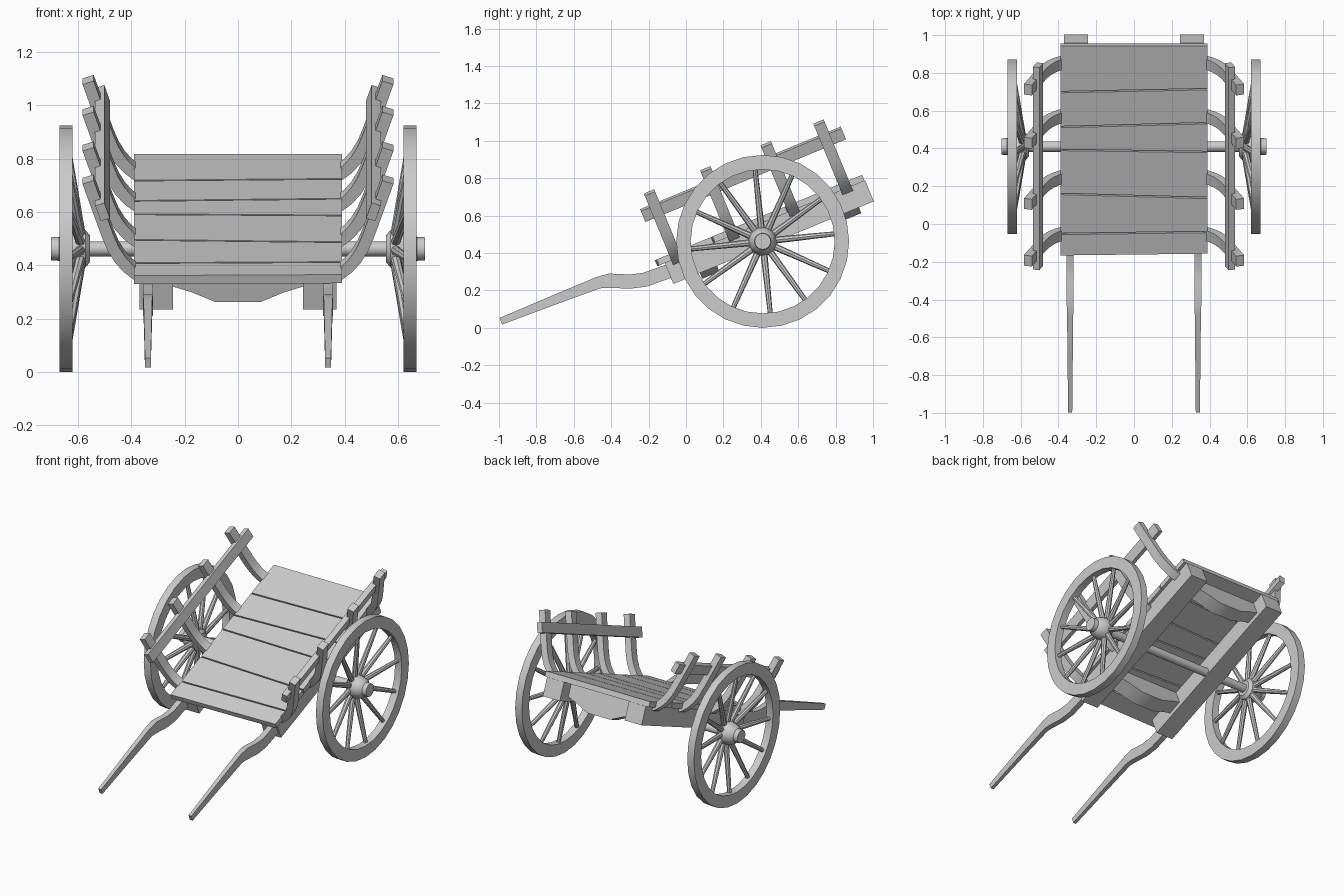
import bpy, bmesh, math
from mathutils import Matrix, Vector

cube = bpy.data.objects.get("Cube")
if cube:
    bpy.data.objects.remove(cube, do_unlink=True)

wood = bpy.data.materials.new("plain_grey")
wood.use_nodes = True
GREY = (0.6, 0.6, 0.6, 1)
wood.diffuse_color = GREY
wood.node_tree.nodes["Principled BSDF"].inputs["Base Color"].default_value = GREY

# Tilted frame of the bed: x across, y along the bed, z up from the plank tops
BED = Matrix.Translation((0, -0.17, 0.36)) @ Matrix.Rotation(math.radians(22.4), 4, 'X')
LENGTH = 1.206
AXLE_Y, AXLE_Z = 0.41, 0.462
parts = []


def finish(name, bm, matrix=Matrix()):
    bmesh.ops.recalc_face_normals(bm, faces=bm.faces)
    mesh = bpy.data.meshes.new(name)
    bm.to_mesh(mesh)
    bm.free()
    mesh.materials.append(wood)
    obj = bpy.data.objects.new(name, mesh)
    obj.matrix_world = matrix
    bpy.context.collection.objects.link(obj)
    parts.append(obj)
    return obj


def loft(name, sections, matrix=Matrix(), closed=False):
    """Skin a row of matching cross-sections; cap the ends unless closed."""
    bm = bmesh.new()
    rings = [[bm.verts.new(p) for p in s] for s in sections]
    n = len(rings[0])
    pairs = list(zip(rings, rings[1:]))
    if closed:
        pairs.append((rings[-1], rings[0]))
    else:
        bm.faces.new(rings[0])
        bm.faces.new(rings[-1])
    for a, b in pairs:
        for i in range(n):
            j = (i + 1) % n
            bm.faces.new((a[i], a[j], b[j], b[i]))
    return finish(name, bm, matrix)


def box(name, x, y, z, matrix=Matrix()):
    ring = lambda yy: [(x[0], yy, z[0]), (x[1], yy, z[0]), (x[1], yy, z[1]), (x[0], yy, z[1])]
    return loft(name, [ring(y[0]), ring(y[1])], matrix)


def lathe(name, profile, steps, matrix=Matrix(), closed=False):
    """Turn (x, radius) points about the x axis."""
    rings = [[(x, r * math.sin(math.tau * i / steps), r * math.cos(math.tau * i / steps))
              for i in range(steps)] for x, r in profile]
    return loft(name, rings, matrix, closed)


def normals(path):
    """Unit normals of a 2D path."""
    out = []
    for i in range(len(path)):
        d = (path[min(i + 1, len(path) - 1)] - path[max(i - 1, 0)]).normalized()
        out.append(Vector((-d.y, d.x)))
    return out


# Bed planks with slightly skewed joints: left and right edge of each joint
joints = [(0, 0.01), (0.127, 0.138), (0.356, 0.333), (0.608, 0.596),
          (0.739, 0.761), (0.939, 0.956), (LENGTH, LENGTH)]
for k, ((r0, l0), (r1, l1)) in enumerate(zip(joints, joints[1:])):
    gap = 0.004
    outline = [(-0.39, r0 + gap), (0.39, l0 + gap), (0.39, l1 - gap), (-0.39, r1 - gap)]
    loft(f"bed_plank_{k + 1}", [[(x, y, z) for x, y in outline] for z in (-0.035, 0)], BED)

# Bowed cross members under the planks
bow = [(0.26, -0.035), (0.26, -0.12), (0.17, -0.15), (0.085, -0.188)]
bow += [(-x, z) for x, z in reversed(bow)]
for name, y0, y1 in (("front_cross_member", 0.2, 0.3), ("rear_cross_member", 1.03, 1.12)):
    loft(name, [[(x, y, z) for x, z in bow] for y in (y0, y1)], BED)

# Axle
HUB = Matrix.Translation((0, AXLE_Y, AXLE_Z))
lathe("axle", [(-0.6, 0.028), (0.6, 0.028)], 16, HUB)

shaft_path = [Vector(p) for p in ((-0.99, 0.035), (-0.72, 0.143), (-0.47, 0.241), (-0.41, 0.252),
                                  (-0.3, 0.247), (-0.22, 0.257), (-0.1, 0.3), (0.1, 0.385))]
rib_path = [Vector(p) for p in ((0.33, -0.052), (0.375, -0.035), (0.412, -0.005), (0.442, 0.03),
                                (0.468, 0.075), (0.488, 0.125), (0.522, 0.225), (0.562, 0.345))]

for side, label in ((1, "left"), (-1, "right")):
    # Side beam
    box(f"{label}_side_beam", sorted((side * 0.243, side * 0.37)), (0.047, LENGTH), (-0.155, -0.035), BED)

    # Pulling shaft, thinner toward the tip
    rings = []
    for i, (p, n) in enumerate(zip(shaft_path, normals(shaft_path))):
        t = min(i / 3, 1)
        h, w = 0.019 + 0.019 * t, 0.011 + 0.008 * t
        cx = side * 0.338
        a, b = p + n * h, p - n * h
        rings.append([(cx - w, *a), (cx + w, *a), (cx + w, *b), (cx - w, *b)])
    loft(f"{label}_shaft", rings)

    # Curved side ribs
    for k, u in enumerate((0.115, 0.44, 0.79, 1.095)):
        rings = []
        for p, n in zip(rib_path, normals(rib_path)):
            a, b = p + n * 0.022, p - n * 0.022
            rings.append([(side * q.x, u + s * 0.03, q.y) for q, s in ((a, -1), (a, 1), (b, 1), (b, -1))])
        loft(f"{label}_rib_{k + 1}", rings, BED)

    # Side rail resting against the inside of the ribs
    lean = Matrix.Translation((side * 0.508, 0, 0.245)) @ Matrix.Rotation(side * 0.32, 4, 'Y')
    box(f"{label}_side_rail", (-0.018, 0.018), (0.035, 1.195), (-0.033, 0.033), BED @ lean)

    # Wheel: rim, hub and twelve dished spokes
    lathe(f"{label}_wheel_rim", [(side * x, r) for x, r in
          ((0.62, 0.385), (0.62, 0.462), (0.67, 0.462), (0.67, 0.385))], 28, HUB, closed=True)
    lathe(f"{label}_wheel_hub", [(side * x, r) for x, r in
          ((0.555, 0.05), (0.572, 0.07), (0.6, 0.077), (0.655, 0.062), (0.672, 0.045), (0.702, 0.043))], 16, HUB)
    for k in range(12):
        turn = Matrix.Rotation(math.radians(6 + 30 * k), 4, 'X')
        ends = [[(side * x + r * math.cos(math.tau * i / 8), d, r * math.sin(math.tau * i / 8))
                 for i in range(8)] for x, d, r in ((0.588, 0.04, 0.019), (0.642, 0.395, 0.013))]
        loft(f"{label}_spoke_{k + 1}", ends, HUB @ turn)

# Smooth the curves, keep the corners crisp
bpy.ops.object.select_all(action='DESELECT')
for obj in parts:
    obj.select_set(True)
bpy.context.view_layer.objects.active = parts[0]
bpy.ops.object.shade_smooth_by_angle(angle=math.radians(30))
